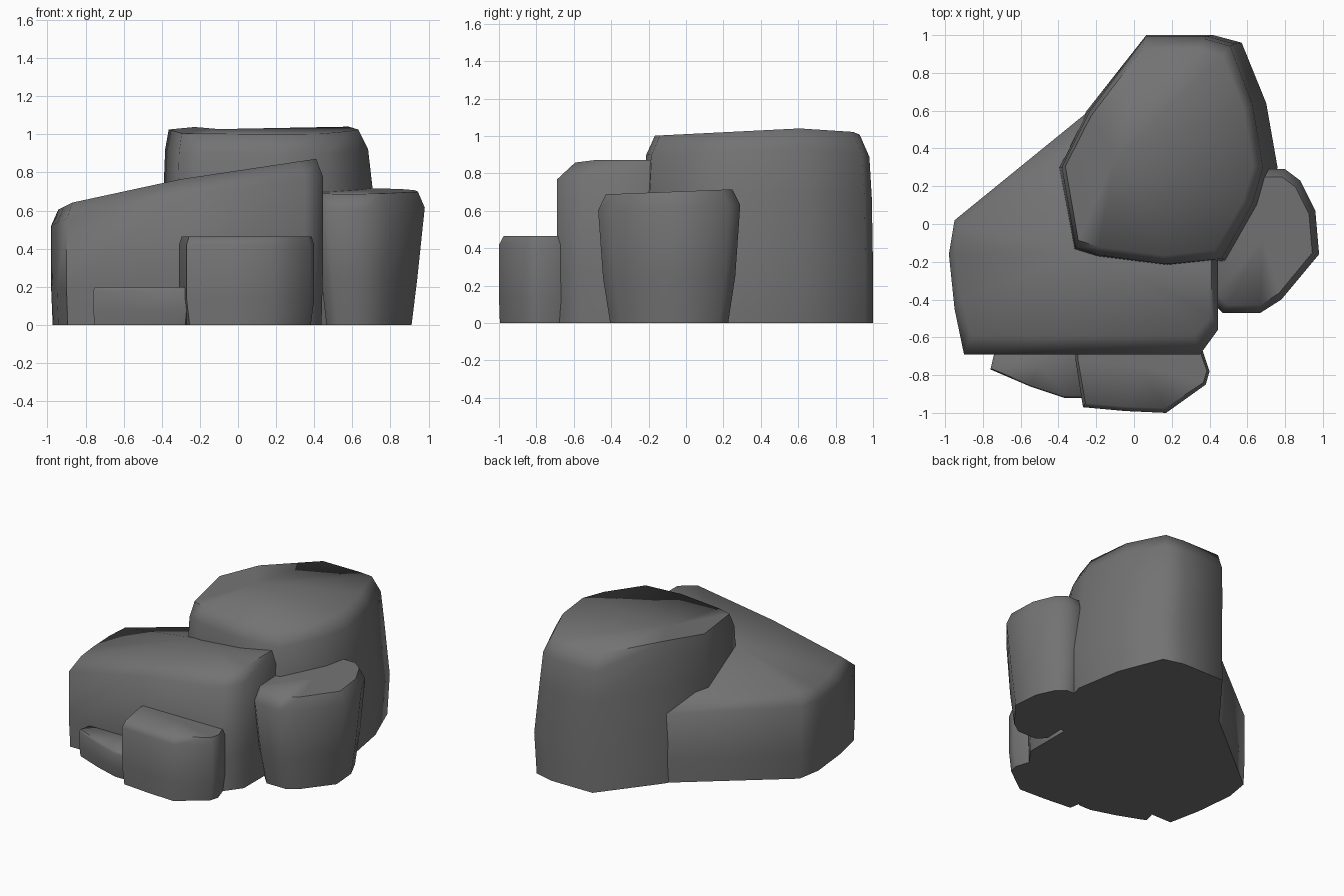
import bpy
import bmesh
import math

cube = bpy.data.objects.get("Cube")
if cube:
    bpy.data.objects.remove(cube, do_unlink=True)

# Stone colour
stone = bpy.data.materials.new("dark grey stone")
stone.use_nodes = True
colour = (0.17, 0.17, 0.17, 1)
stone.diffuse_color = colour
bsdf = stone.node_tree.nodes["Principled BSDF"]
bsdf.inputs["Base Color"].default_value = colour
bsdf.inputs["Roughness"].default_value = 0.9


def rock(name, outline, centre, rings, top):
    """Stack scaled copies of a plan outline; each ring is (height share, x scale, y scale)."""
    cx, cy = centre
    bm = bmesh.new()
    loops = []
    for share, sx, sy in rings:
        loop = []
        for x, y in outline:
            px, py = cx + (x - cx) * sx, cy + (y - cy) * sy
            loop.append(bm.verts.new((px, py, share * top(px, py))))
        loops.append(loop)
    n = len(outline)
    for low, high in zip(loops, loops[1:]):
        for i in range(n):
            j = (i + 1) % n
            bm.faces.new((low[i], low[j], high[j], high[i]))
    bm.faces.new(loops[0])
    # Crown fan
    peak = bm.verts.new((cx, cy, top(cx, cy)))
    for i in range(n):
        bm.faces.new((loops[-1][i], loops[-1][(i + 1) % n], peak))
    bmesh.ops.recalc_face_normals(bm, faces=bm.faces)
    mesh = bpy.data.meshes.new(name)
    bm.to_mesh(mesh)
    bm.free()
    mesh.materials.append(stone)
    obj = bpy.data.objects.new(name, mesh)
    bpy.context.collection.objects.link(obj)
    bpy.ops.object.select_all(action="DESELECT")
    obj.select_set(True)
    bpy.context.view_layer.objects.active = obj
    bpy.ops.object.shade_smooth_by_angle(angle=math.radians(65))


# Tall boulder at the back
rock("tall_back_rock",
     [(0.07, 1), (-0.25, 0.6), (-0.41, 0.3), (-0.33, -0.14), (-0.2, -0.18),
      (0.2, -0.23), (0.52, -0.2), (0.7, 0.1), (0.76, 0.3), (0.7, 0.64),
      (0.57, 0.96), (0.42, 1)],
     (-0.1, 0.35),
     [(0, 0.97, 1), (0.3, 1, 1), (0.68, 0.94, 0.99), (0.9, 0.91, 0.97), (1, 0.85, 0.89)],
     lambda x, y: 1.01 + 0.05 * y - 0.45 * max(0, y - 0.82))

# Wide sloping boulder
rock("wide_left_rock",
     [(-0.2, 0.63), (-0.95, 0.02), (-0.98, -0.16), (-0.95, -0.45), (-0.9, -0.69),
      (-0.3, -0.69), (0.35, -0.69), (0.445, -0.56), (0.445, -0.18), (0.2, 0.55)],
     (-0.25, -0.15),
     [(0, 0.99, 0.99), (0.3, 1, 1), (0.89, 1, 1), (1, 0.95, 0.82)],
     lambda x, y: 0.81 + 0.15 * x - 0.35 * max(0, -0.76 - x) - 0.4 * max(0, y - 0.1))

# Tapered boulder on the other side
rock("tapered_right_rock",
     [(0.68, 0.29), (0.42, 0.1), (0.4, -0.4), (0.47, -0.47), (0.67, -0.47),
      (0.78, -0.4), (0.98, -0.16), (0.96, 0.07), (0.88, 0.23), (0.8, 0.29)],
     (0.68, -0.09),
     [(0, 0.77, 0.83), (0.35, 0.87, 0.93), (0.88, 1, 1), (1, 0.88, 0.89)],
     lambda x, y: 0.705 + 0.04 * y)

# Low stones in front
rock("front_rock",
     [(-0.31, -0.55), (-0.31, -0.72), (-0.27, -0.97), (-0.05, -0.99), (0.17, -1),
      (0.38, -0.85), (0.4, -0.78), (0.36, -0.66), (0.3, -0.55)],
     (0.05, -0.75),
     [(0, 0.95, 0.98), (0.3, 1, 1), (0.9, 1, 1), (1, 0.96, 0.9)],
     lambda x, y: 0.465)
rock("small_front_rock",
     [(-0.72, -0.6), (-0.76, -0.77), (-0.55, -0.86), (-0.37, -0.92), (-0.27, -0.92),
      (-0.2, -0.6)],
     (-0.5, -0.74),
     [(0, 0.97, 0.9), (0.4, 1, 1), (0.9, 1, 1), (1, 0.96, 0.93)],
     lambda x, y: 0.2)
